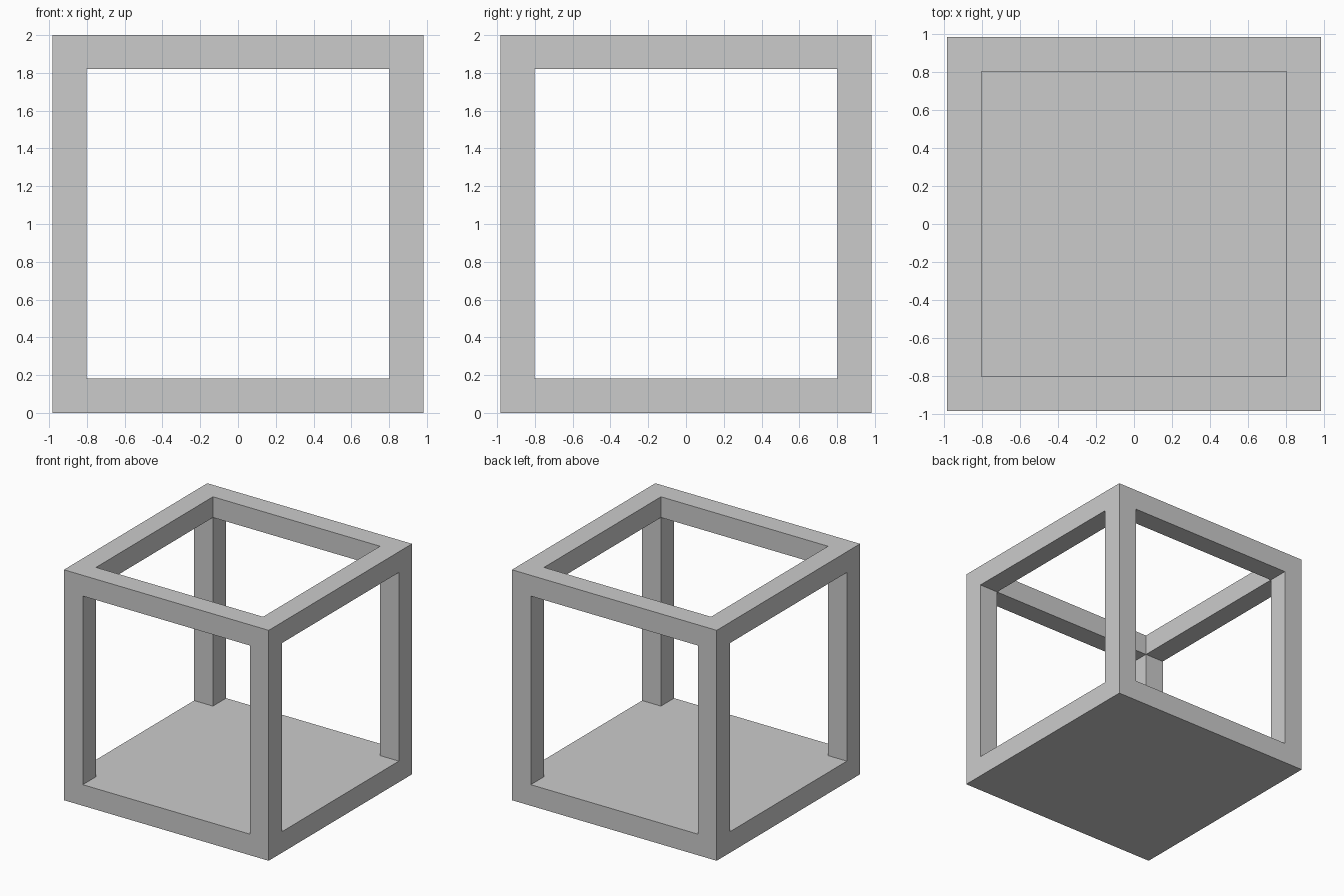
import bpy

if "Cube" in bpy.data.objects:
    bpy.data.objects.remove(bpy.data.objects["Cube"])

HALF, INNER = 0.983, 0.802   # outer and inner half widths
LOW, HIGH, TOP = 0.183, 1.82, 2.0


def box(name, lo, hi):
    bpy.ops.mesh.primitive_cube_add(size=1, location=[(a + b) / 2 for a, b in zip(lo, hi)])
    ob = bpy.context.object
    ob.name = name
    ob.scale = [b - a for a, b in zip(lo, hi)]
    bpy.ops.object.transform_apply(location=False, rotation=False, scale=True)
    return ob


# Solid block that becomes the open frame with a closed floor
frame = box("cube_frame", (-HALF, -HALF, 0), (HALF, HALF, TOP))

# Openings: left-right, front-back, and down from the top to the floor
cutters = [
    box("side_opening_cutter", (-1.2, -INNER, LOW), (1.2, INNER, HIGH)),
    box("front_opening_cutter", (-INNER, -1.2, LOW), (INNER, 1.2, HIGH)),
    box("top_opening_cutter", (-INNER, -INNER, LOW), (INNER, INNER, 2.4)),
]
for cutter in cutters:
    mod = frame.modifiers.new(cutter.name, 'BOOLEAN')
    mod.operation = 'DIFFERENCE'
    mod.solver = 'EXACT'
    mod.object = cutter

# Bake the cuts, then remove the cutters
bpy.context.view_layer.objects.active = frame
for mod in list(frame.modifiers):
    bpy.ops.object.modifier_apply(modifier=mod.name)
for cutter in cutters:
    bpy.data.objects.remove(cutter)
